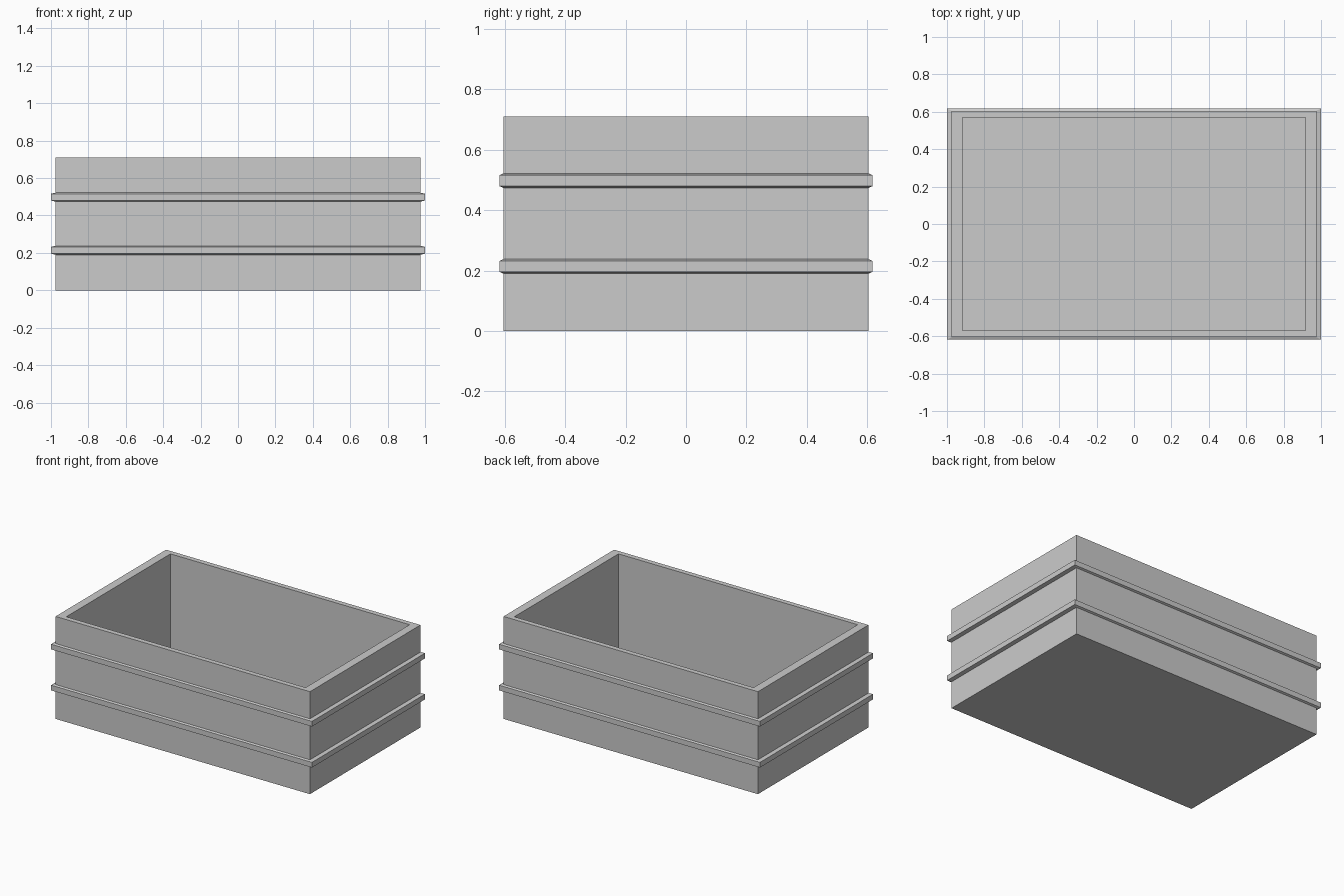
import bpy

cube = bpy.data.objects.get("Cube")
if cube:
    bpy.data.objects.remove(cube, do_unlink=True)

grey = bpy.data.materials.new("plain_grey")
grey.use_nodes = True
colour = (0.6, 0.6, 0.6, 1)
grey.diffuse_color = colour
grey.node_tree.nodes["Principled BSDF"].inputs["Base Color"].default_value = colour

WALL_X, WALL_Y, HEIGHT = 0.975, 0.605, 0.71


def rectangular_loft(name, rings, closed=False):
    """Skin stacked rectangles (half x, half y, z); cap the ends or join them."""
    verts = [(sx * x, sy * y, z) for x, y, z in rings
             for sx, sy in ((-1, -1), (1, -1), (1, 1), (-1, 1))]
    n = len(rings)
    faces = []
    for i in range(n if closed else n - 1):
        a, b = 4 * i, 4 * ((i + 1) % n)
        for k in range(4):
            j = (k + 1) % 4
            faces.append((a + k, a + j, b + j, b + k))
    if not closed:
        faces.append((3, 2, 1, 0))
        faces.append(tuple(range(4 * n - 4, 4 * n)))
    mesh = bpy.data.meshes.new(name)
    mesh.from_pydata(verts, [], faces)
    mesh.materials.append(grey)
    obj = bpy.data.objects.new(name, mesh)
    bpy.context.collection.objects.link(obj)
    return obj


# Open box: up the outside, over the rim, down the inside to the floor
inner_x, inner_y, floor = 0.917, 0.57, 0.04
rectangular_loft("box", [
    (WALL_X, WALL_Y, 0), (WALL_X, WALL_Y, HEIGHT),
    (inner_x, inner_y, HEIGHT), (inner_x, inner_y, floor)])

# Two raised bands with slightly sloped upper and lower faces
for name, z in (("lower_band", 0.214), ("upper_band", 0.498)):
    out_x, out_y, embed = 1.0, 0.618, 0.01
    rectangular_loft(name, [
        (WALL_X - embed, WALL_Y - embed, z - 0.024),
        (WALL_X, WALL_Y, z - 0.024),
        (out_x, out_y, z - 0.018),
        (out_x, out_y, z + 0.018),
        (WALL_X, WALL_Y, z + 0.024),
        (WALL_X - embed, WALL_Y - embed, z + 0.024)], closed=True)
